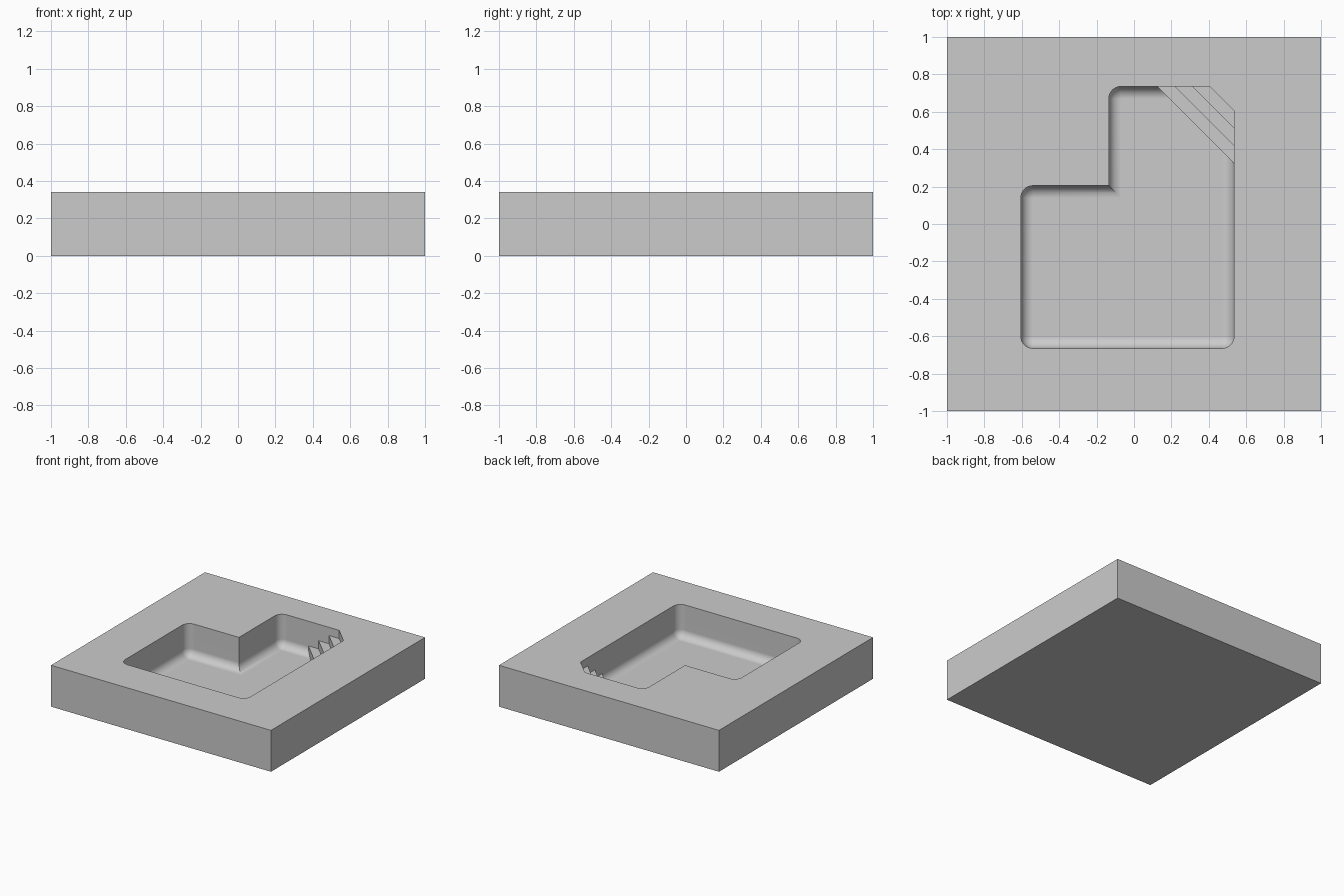
import bpy
import bmesh
from math import cos, sin, radians

if "Cube" in bpy.data.objects:
    bpy.data.objects.remove(bpy.data.objects["Cube"], do_unlink=True)

HEIGHT = 0.34
DEPTH = 0.27
FLOOR = HEIGHT - DEPTH
R = 0.065         # radius of the basin corners and of the floor fillet
SEG = 8
# Basin corners, counter-clockwise: x, y, start angle of the arc (None = sharp inner corner)
CORNERS = [(-0.605, -0.665, 180), (0.535, -0.665, 270), (0.535, 0.735, 0),
           (-0.135, 0.735, 90), (-0.135, 0.205, None), (-0.605, 0.205, 90)]

stone = bpy.data.materials.new("grey stone")
stone.use_nodes = True
GREY = (0.6, 0.6, 0.6, 1)
stone.diffuse_color = GREY
stone.node_tree.nodes["Principled BSDF"].inputs["Base Color"].default_value = GREY


def make_object(name, bm):
    bmesh.ops.recalc_face_normals(bm, faces=bm.faces)
    mesh = bpy.data.meshes.new(name)
    bm.to_mesh(mesh)
    bm.free()
    mesh.materials.append(stone)
    obj = bpy.data.objects.new(name, mesh)
    bpy.context.collection.objects.link(obj)
    return obj


def loft(bm, rings):
    """Skin closed rings of points and cap both ends."""
    rows = [[bm.verts.new(p) for p in ring] for ring in rings]
    n = len(rows[0])
    for low, high in zip(rows, rows[1:]):
        for i in range(n):
            j = (i + 1) % n
            bm.faces.new((low[i], low[j], high[j], high[i]))
    bm.faces.new(rows[0][::-1])
    bm.faces.new(rows[-1])


def basin_ring(inset, z):
    points = []
    for x, y, start in CORNERS:
        if start is None:
            points.append((x + inset, y - inset, z))
            continue
        mid = radians(start + 45)
        cx = x - R * (1 if cos(mid) > 0 else -1)
        cy = y - R * (1 if sin(mid) > 0 else -1)
        for k in range(SEG + 1):
            a = radians(start + 90 * k / SEG)
            points.append((cx + (R - inset) * cos(a), cy + (R - inset) * sin(a), z))
    return points


def subtract(target, cutter):
    """Cut one solid from another, then drop the cutter."""
    mod = target.modifiers.new("cut", 'BOOLEAN')
    mod.operation = 'DIFFERENCE'
    mod.solver = 'EXACT'
    mod.object = cutter
    graph = bpy.context.evaluated_depsgraph_get()
    target_mesh = bpy.data.meshes.new_from_object(target.evaluated_get(graph))
    target.modifiers.clear()
    target.data = target_mesh
    bpy.data.objects.remove(cutter, do_unlink=True)


# Basin volume: rounded L shape with a filleted floor
rings = []
for k in range(SEG + 1):
    a = radians(90 * k / SEG)
    rings.append(basin_ring(R * (1 - sin(a)), FLOOR + R * (1 - cos(a))))
rings.append(basin_ring(0, HEIGHT + 0.1))
bm = bmesh.new()
loft(bm, rings)
bmesh.ops.remove_doubles(bm, verts=bm.verts, dist=0.0005)
basin = make_object("basin_volume", bm)

# Corner steps: stair profile run along the diagonal
STEPS = 4
FIRST, TREAD = 0.86, 0.0935
profile = [(FIRST, 0)]
for k in range(STEPS):
    d = FIRST + TREAD * k
    level = FLOOR + DEPTH * (k + 1) / STEPS if k < STEPS - 1 else HEIGHT + 0.2
    profile += [(d, profile[-1][1]), (d, level)]
profile = profile[1:] + [(1.7, HEIGHT + 0.2), (1.7, 0)]
bm = bmesh.new()
loft(bm, [[(d / 2 + w, d / 2 - w, z) for d, z in profile] for w in (-0.7, 0.7)])
steps = make_object("corner_steps", bm)

# Square slab with the stepped basin cut into it
bm = bmesh.new()
bmesh.ops.create_cube(bm, size=1)
bmesh.ops.scale(bm, vec=(2, 2, HEIGHT), verts=bm.verts)
bmesh.ops.translate(bm, vec=(0, 0, HEIGHT / 2), verts=bm.verts)
slab = make_object("pool_slab", bm)
subtract(basin, steps)
subtract(slab, basin)

bpy.ops.object.select_all(action='DESELECT')
slab.select_set(True)
bpy.context.view_layer.objects.active = slab
bpy.ops.object.shade_smooth_by_angle(angle=radians(30))
weighted = slab.modifiers.new("even_shading", 'WEIGHTED_NORMAL')
weighted.keep_sharp = True
